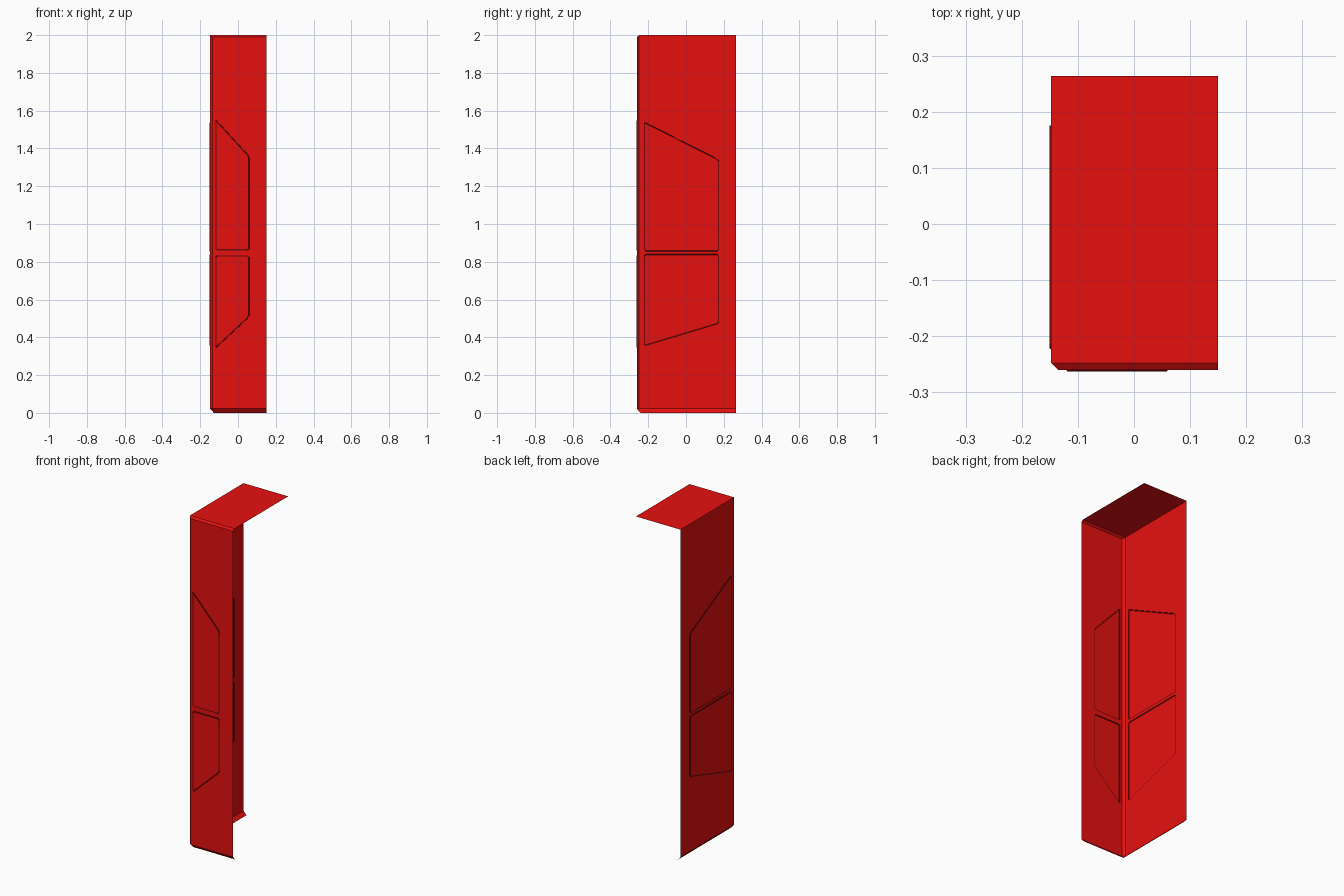
import bpy, bmesh
from mathutils import Vector

if "Cube" in bpy.data.objects:
    bpy.data.objects.remove(bpy.data.objects["Cube"])

# Overall limits of the open shell
L, R = -0.148, 0.15
F, B = -0.2605, 0.264
T = 2.0
C = 0.013          # edge chamfer
LIP = 0.010        # height of the top front lip
FOOT = 0.022       # height of the tucked-in foot chamfer
TUCK = 0.020       # depth of the foot chamfer
RAISE = 0.0025     # how far panels stand out


def paint(name, rgb):
    m = bpy.data.materials.new(name)
    m.diffuse_color = (*rgb, 1)
    m.use_nodes = True
    m.node_tree.nodes["Principled BSDF"].inputs["Base Color"].default_value = m.diffuse_color
    return m


red = paint("red_paint", (0.8, 0.005, 0.005))
dark = paint("dark_red_seam", (0.16, 0.002, 0.002))


def finish(name, bm, outward):
    bmesh.ops.remove_doubles(bm, verts=bm.verts, dist=1e-5)
    bm.normal_update()
    bmesh.ops.reverse_faces(bm, faces=[f for f in bm.faces if f.normal.dot(outward) < 0])
    me = bpy.data.meshes.new(name)
    bm.to_mesh(me)
    bm.free()
    me.materials.append(red)
    me.materials.append(dark)
    ob = bpy.data.objects.new(name, me)
    bpy.context.collection.objects.link(ob)
    return ob


def sheet(name, polys, outward):
    bm = bmesh.new()
    for p in polys:
        bm.faces.new([bm.verts.new(c) for c in p])
    return finish(name, bm, outward)


def cut_corners(pts, d):
    out = []
    for i, p in enumerate(pts):
        p = Vector(p)
        for q in (pts[i - 1], pts[(i + 1) % len(pts)]):
            out.append(p + (Vector(q) - p).normalized() * d)
    return out


def inset(pts, d):
    # move each corner inwards along both neighbouring edges
    n, out = len(pts), []
    for i in range(n):
        p, a, b = (Vector(pts[j % n]) for j in (i, i - 1, i + 1))
        e1, e2 = (p - a).normalized(), (b - p).normalized()
        n1, n2 = Vector((-e1.y, e1.x)), Vector((-e2.y, e2.x))
        out.append(p + (n1 + n2) * d / (1 + n1.dot(n2)))
    return out


def wall(name, rect, panels, place, outward):
    # wall sheet with openings, filled by raised panels
    loops = [cut_corners(p, 0.009) for p in panels]
    bm = bmesh.new()
    edges = []
    for loop in [rect] + loops:
        vs = [bm.verts.new(place(u, v, 0)) for u, v in loop]
        edges += [bm.edges.new((vs[i - 1], vs[i])) for i in range(len(vs))]
    bmesh.ops.triangle_fill(bm, use_beauty=True, use_dissolve=False, edges=edges, normal=outward)
    finish(name, bm, outward)
    for label, loop in zip(("upper", "lower"), loops):
        bm = bmesh.new()
        rings = [[bm.verts.new(place(u, v, h)) for u, v in inset(loop, d)]
                 for d, h in ((0, 0), (0.001, RAISE), (0.007, RAISE))]
        # steep step and the dark seam around the panel
        for lo, hi in zip(rings, rings[1:]):
            for i in range(len(lo)):
                bm.faces.new((lo[i - 1], lo[i], hi[i], hi[i - 1])).material_index = 1
        bm.faces.new(rings[-1])
        finish(f"{name}_{label}_panel", bm, outward)


# Front wall
wall("front_wall",
     [(L + C, FOOT), (R, FOOT), (R, T - LIP), (L + C, T - LIP)],
     [[(-0.120, 0.86), (0.06, 0.86), (0.06, 1.36), (-0.120, 1.555)],
      [(-0.120, 0.34), (0.06, 0.508), (0.06, 0.834), (-0.120, 0.834)]],
     lambda u, v, h: (u, F - h, v), Vector((0, -1, 0)))

# Side wall
wall("side_wall",
     [(F + C, FOOT), (B, FOOT), (B, T), (F + C, T)],
     [[(-0.223, 0.855), (0.176, 0.855), (0.176, 1.34), (-0.223, 1.542)],
      [(-0.223, 0.353), (0.176, 0.473), (0.176, 0.84), (-0.223, 0.84)]],
     lambda u, v, h: (L - h, u, v), Vector((-1, 0, 0)))

# Top plate with its sloped front lip
sheet("top_plate", [
    [(L, F + C, T), (R, F + C, T), (R, B, T), (L, B, T)],
    [(L + C, F, T - LIP), (R, F, T - LIP), (R, F + C, T), (L, F + C, T)],
], Vector((0, -0.1, 1)))

# Chamfered vertical corner between front and side
sheet("corner_trim", [
    [(L, F + C, FOOT), (L + C, F, FOOT), (L + C, F, T - LIP), (L, F + C, T)],
], Vector((-1, -1, 0)))

# Foot chamfer tucking in under both walls
base = (L + TUCK, F + TUCK, 0)
sheet("foot_trim", [
    [(L + C, F, FOOT), (R, F, FOOT), (R, F + TUCK, 0), base],
    [(L, F + C, FOOT), (L, B, FOOT), (L + TUCK, B, 0), base],
    [(L, F + C, FOOT), (L + C, F, FOOT), base],
], Vector((-1, -1, -1)))
